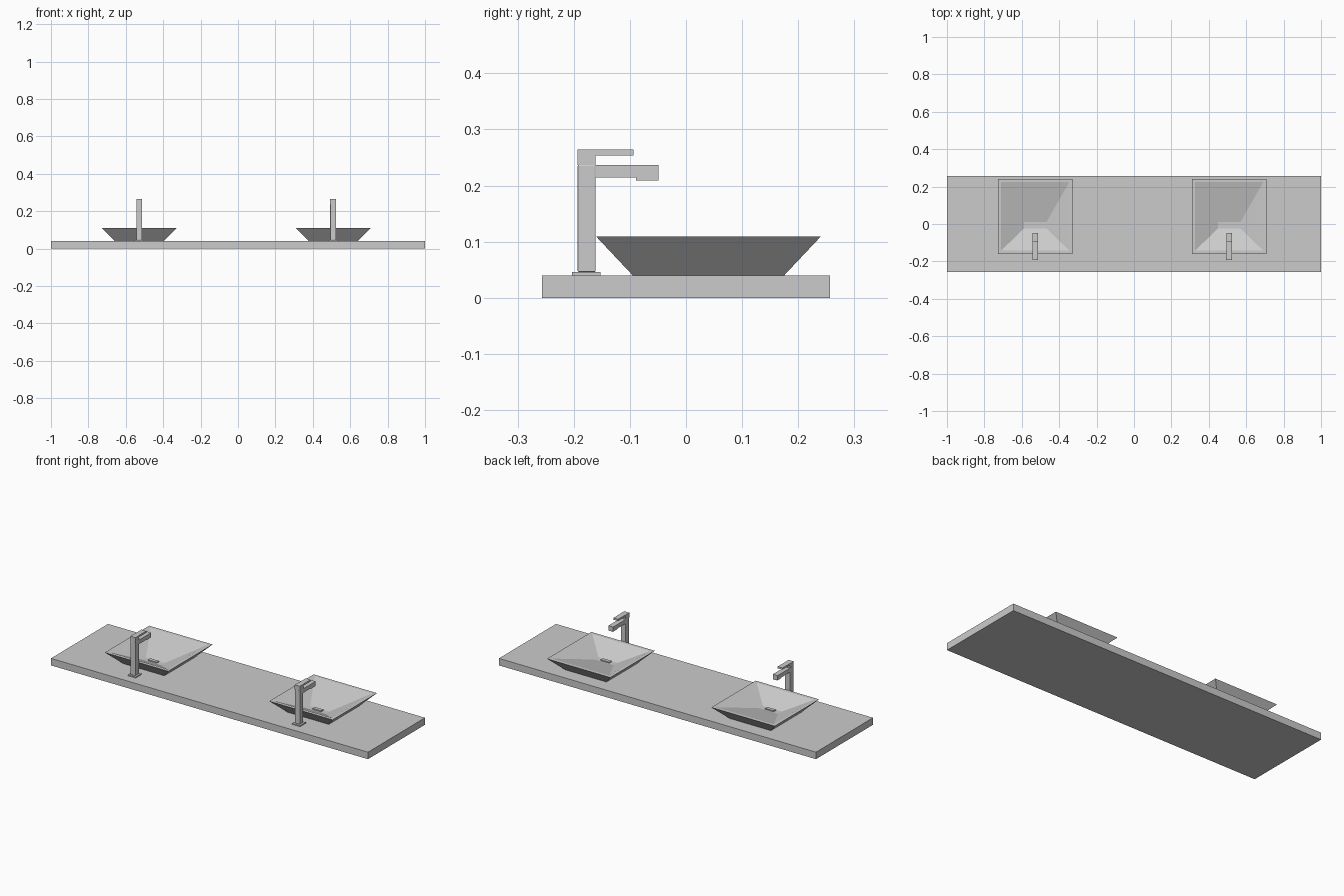
import bpy, bmesh

if "Cube" in bpy.data.objects:
    bpy.data.objects.remove(bpy.data.objects["Cube"])

COUNTER_TOP = 0.04


def add_mesh(name, bm):
    bmesh.ops.recalc_face_normals(bm, faces=bm.faces)
    mesh = bpy.data.meshes.new(name)
    bm.to_mesh(mesh)
    bm.free()
    obj = bpy.data.objects.new(name, mesh)
    bpy.context.collection.objects.link(obj)
    return obj


def box(name, x, y, z, bevel=0):
    """Box from (min, max) ranges on each axis."""
    bm = bmesh.new()
    bmesh.ops.create_cube(bm, size=1)
    for v in bm.verts:
        for i, (lo, hi) in enumerate((x, y, z)):
            v.co[i] = lo if v.co[i] < 0 else hi
    obj = add_mesh(name, bm)
    if bevel:
        mod = obj.modifiers.new("soft_edges", "BEVEL")
        mod.width = bevel
        mod.segments = 2
    return obj


def basin(name, cx):
    """Square vessel: stacked rectangles from the foot, over the rim, to the drain floor."""
    rings = [  # half width, y min, y max, z
        (0.130, -0.095, 0.175, COUNTER_TOP),
        (0.200, -0.160, 0.240, 0.109),
        (0.182, -0.142, 0.224, 0.109),
        (0.060, -0.024, 0.010, 0.054),
    ]
    bm = bmesh.new()
    loops = [[bm.verts.new((cx + sx * w, y, z))
              for sx, y in ((-1, y0), (1, y0), (1, y1), (-1, y1))]
             for w, y0, y1, z in rings]
    for a, b in zip(loops, loops[1:]):
        for i in range(4):
            j = (i + 1) % 4
            bm.faces.new((a[i], a[j], b[j], b[i]))
    bm.faces.new(loops[0])
    bm.faces.new(loops[-1])
    return add_mesh(name, bm)


def faucet(side, cx):
    def xr(w):
        return (cx - w, cx + w)
    box(side + "_faucet_base", xr(0.025), (-0.203, -0.152), (COUNTER_TOP, 0.046))
    box(side + "_faucet_column", xr(0.016), (-0.193, -0.161), (0.046, 0.237), 0.002)
    # spout with a lowered outlet at the tip
    box(side + "_faucet_spout", xr(0.015), (-0.162, -0.049), (0.214, 0.237))
    box(side + "_faucet_outlet", xr(0.013), (-0.089, -0.049), (0.209, 0.2145))
    # lever handle on top of the column
    box(side + "_handle_block", xr(0.016), (-0.193, -0.161), (0.237, 0.264))
    box(side + "_handle_lever", xr(0.015), (-0.162, -0.094), (0.254, 0.264))


# countertop slab
box("countertop", (-1, 1), (-0.257, 0.257), (0, COUNTER_TOP))

# two identical washing places
for side, cx in (("left", -0.528), ("right", 0.509)):
    basin(side + "_basin", cx)
    box(side + "_drain_cover", (cx - 0.027, cx + 0.027), (-0.017, 0.003), (0.053, 0.060))
    faucet(side, cx)
